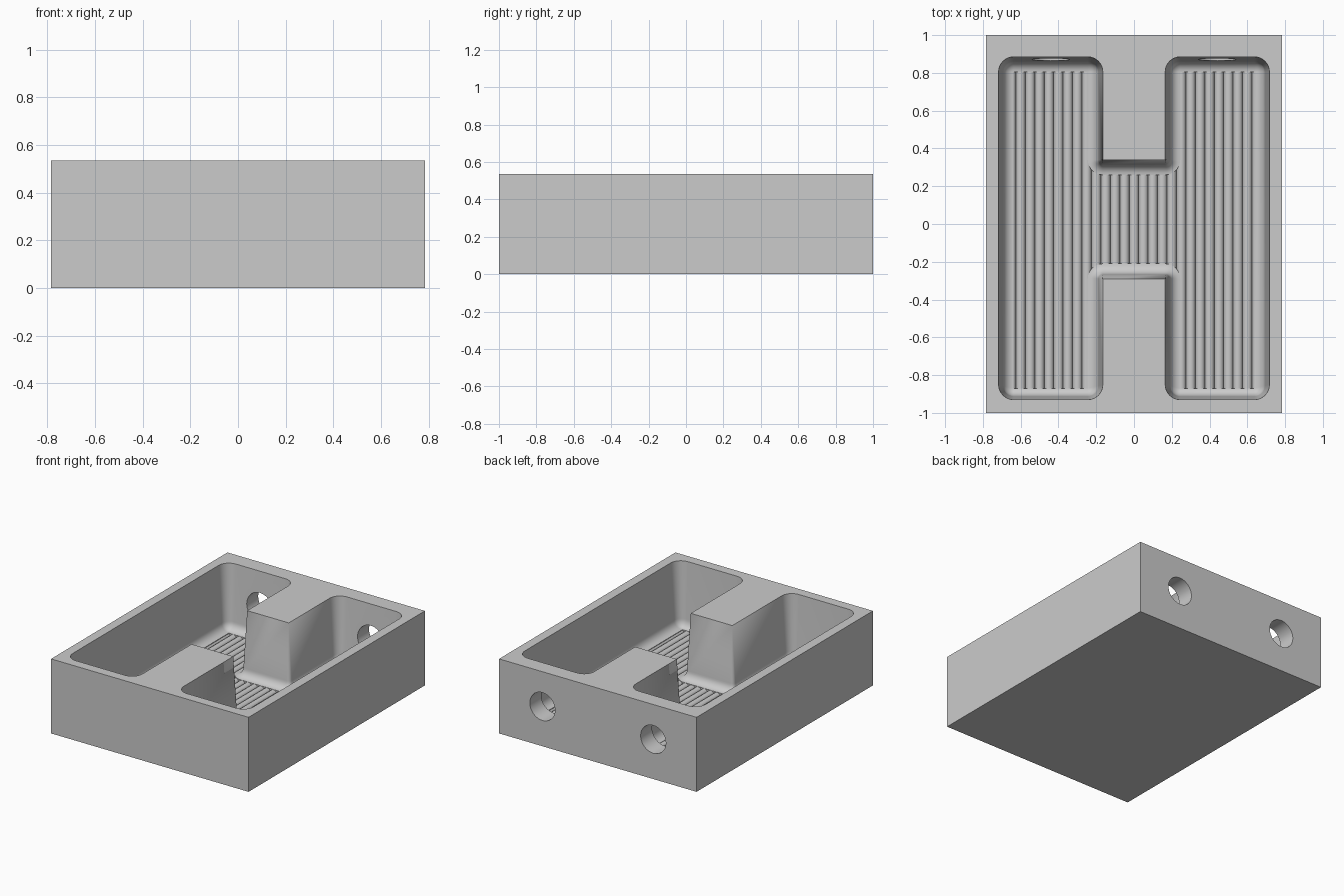
import bpy, bmesh, math
from mathutils import Vector, Matrix

if "Cube" in bpy.data.objects:
    bpy.data.objects.remove(bpy.data.objects["Cube"], do_unlink=True)

W, L, H = 0.784, 1.0, 0.535     # half width, half length, height
FLOOR = 0.07                    # foot of the pocket fillet, top of the ridges
DIP = 0.024                     # depth of the valleys between ridges
R = 0.08                        # pocket corner radius and total wall inset
DRAFT = 0.024                   # inset of the sloped wall above the fillet
INNER, OUTER = 0.165, 0.717     # pocket leg edges in x
BACK, FRONT = 0.885, -0.93      # pocket leg ends in y
BAR_BACK, BAR_FRONT = 0.34, -0.29

grey = bpy.data.materials.new("mid_grey")
grey.use_nodes = True
grey.diffuse_color = (0.6, 0.6, 0.6, 1)
grey.node_tree.nodes["Principled BSDF"].inputs["Base Color"].default_value = (0.6, 0.6, 0.6, 1)


def make_object(name, bm):
    bmesh.ops.recalc_face_normals(bm, faces=bm.faces)
    mesh = bpy.data.meshes.new(name)
    bm.to_mesh(mesh)
    bm.free()
    mesh.materials.append(grey)
    obj = bpy.data.objects.new(name, mesh)
    bpy.context.collection.objects.link(obj)
    return obj


def smooth(obj):
    bpy.ops.object.select_all(action='DESELECT')
    obj.select_set(True)
    bpy.context.view_layer.objects.active = obj
    bpy.ops.object.shade_smooth_by_angle(angle=math.radians(30))


# H-shaped pocket outline, counter-clockwise
half = [(INNER, BAR_FRONT), (INNER, FRONT), (OUTER, FRONT),
        (OUTER, BACK), (INNER, BACK), (INNER, BAR_BACK)]
outline = [Vector(p) for p in half + [(-x, y) for x, y in reversed(half)]]


def ring(d, steps=8):
    """Outline offset inward by d, with rounded corners."""
    pts = []
    for i, p in enumerate(outline):
        u = (p - outline[i - 1]).normalized()
        v = (outline[(i + 1) % len(outline)] - p).normalized()
        left_turn = u.cross(v) > 0
        centre, r = (p - R * u + R * v, R - d) if left_turn else (p, d)
        for s in range(steps + 1):
            t = math.pi / 2 * s / steps
            q = centre + r * (u * math.sin(t) - v * math.cos(t))
            if q.y < FRONT + R + 0.01:      # front wall is steeper
                q.y -= 0.25 * d
            pts.append(q)
    return pts


# Pocket cutter: drafted wall, fillet, then a straight step to the valley floor
levels = [(0, H + 0.1), (0, H)]
for s in range(9):
    t = math.pi / 2 * s / 8
    levels.append((DRAFT + (R - DRAFT) * (1 - math.cos(t)), FLOOR + 0.06 * (1 - math.sin(t))))
levels.append((R, FLOOR - DIP))
bm = bmesh.new()
rings = [[bm.verts.new((p.x, p.y, z)) for p in ring(d)] for d, z in levels]
for a, b in zip(rings, rings[1:]):
    for i in range(len(a)):
        bm.faces.new((a[i - 1], a[i], b[i], b[i - 1]))
bm.faces.new(rings[0])
bm.faces.new(rings[-1])
bmesh.ops.remove_doubles(bm, verts=bm.verts, dist=1e-5)
cutters = [make_object("pocket_cutter", bm)]

# Round port cutters through the back wall
for side in (-1, 1):
    bm = bmesh.new()
    place = Matrix.Translation((side * 0.44, 0.95, 0.285)) @ Matrix.Rotation(math.pi / 2, 4, 'X')
    bmesh.ops.create_cone(bm, cap_ends=True, segments=48, radius1=0.1, radius2=0.1,
                          depth=0.4, matrix=place)
    cutters.append(make_object("port_cutter", bm))

# Block with the pocket and ports cut out
bm = bmesh.new()
bmesh.ops.create_cube(bm, size=1, matrix=Matrix.Translation((0, 0, H / 2))
                      @ Matrix.Diagonal((2 * W, 2 * L, H, 1)))
block = make_object("block", bm)
bpy.context.view_layer.objects.active = block
for cutter in cutters:
    cutter.hide_render = True
    mod = block.modifiers.new("cut", 'BOOLEAN')
    mod.operation = 'DIFFERENCE'
    mod.solver = 'EXACT'
    mod.object = cutter
    bpy.ops.object.modifier_apply(modifier=mod.name)
    bpy.data.objects.remove(cutter, do_unlink=True)
smooth(block)

# Rounded ridges along the floor, their ends sunk into the block
PITCH = 0.05
bm = bmesh.new()


def ridge(x, y0, y1, segs=12):
    angles = [math.pi * s / segs for s in range(segs + 1)]
    profile = [(x - PITCH / 2 * math.cos(t), FLOOR - DIP - 0.001 + DIP * math.sin(t))
               for t in angles]
    a = [bm.verts.new((px, y0, pz)) for px, pz in profile]
    b = [bm.verts.new((px, y1, pz)) for px, pz in profile]
    for i in range(len(a)):
        bm.faces.new((a[i - 1], a[i], b[i], b[i - 1]))
    bm.faces.new(a)
    bm.faces.new(b)


for k in range(-13, 14):
    if abs(k) >= 5:
        ridge(k * PITCH, -0.89, 0.83)
    else:
        ridge(k * PITCH, BAR_FRONT, BAR_BACK)
smooth(make_object("floor_ridges", bm))
